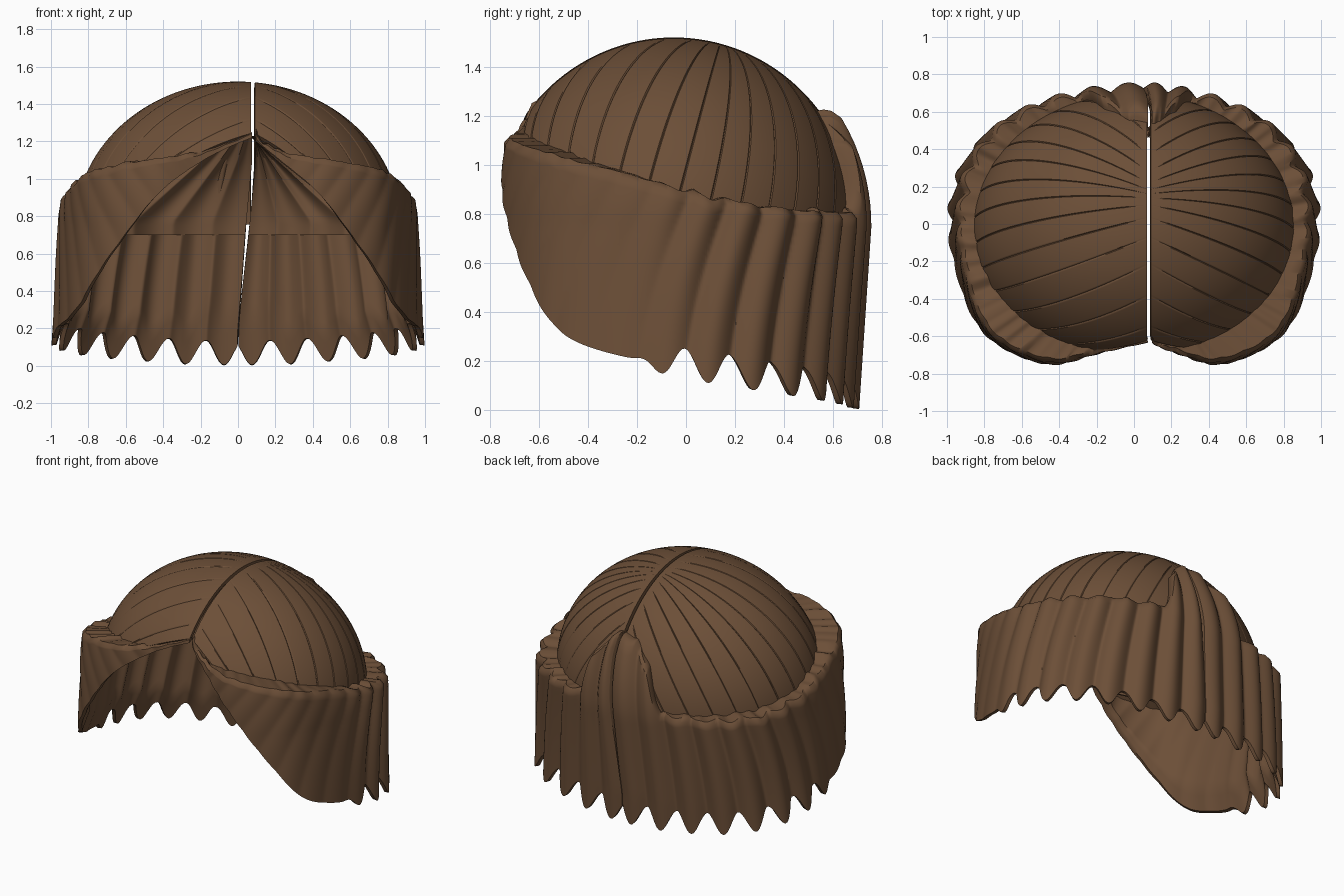
import bpy, bmesh, math
from mathutils import Vector, noise

if "Cube" in bpy.data.objects:
    bpy.data.objects.remove(bpy.data.objects["Cube"])

brown = bpy.data.materials.new("hair_brown")
brown.diffuse_color = (0.15, 0.078, 0.039, 1)
brown.use_nodes = True
brown.node_tree.nodes["Principled BSDF"].inputs["Base Color"].default_value = brown.diffuse_color

# Dome: centre and half sizes
C = Vector((0, -0.05, 0.75))
R = Vector((0.87, 0.75, 0.77))


def dome(n, k=1.0):
    return Vector((C.x + n.x * R.x * k, C.y + n.y * R.y * k, C.z + n.z * R.z * k))


def step(a, b, t):
    t = min(1, max(0, (t - a) / (b - a)))
    return t * t * (3 - 2 * t)


def pleat(p):
    """Rounded folds with narrow valleys, one per unit."""
    return math.sqrt(math.sin(math.pi * p) ** 2 + 0.015) - 0.65


def solid(name, cols):
    """Skin a row of closed cross-sections into a closed solid."""
    bm = bmesh.new()
    rows = [[bm.verts.new(p) for p in c] for c in cols]
    m = len(rows[0])
    for a, b in zip(rows, rows[1:]):
        for j in range(m):
            k = (j + 1) % m
            bm.faces.new((a[j], b[j], b[k], a[k]))
    bm.faces.new(rows[0])
    bm.faces.new(rows[-1])
    bmesh.ops.recalc_face_normals(bm, faces=bm.faces)
    me = bpy.data.meshes.new(name)
    bm.to_mesh(me)
    bm.free()
    ob = bpy.data.objects.new(name, me)
    bpy.context.collection.objects.link(ob)
    me.materials.append(brown)
    bpy.ops.object.select_all(action='DESELECT')
    ob.select_set(True)
    bpy.context.view_layer.objects.active = ob
    bpy.ops.object.shade_smooth_by_angle(angle=math.radians(45))
    return ob


# Half outline of the hanging hair, front to back: x, y, top z, bottom z
OUTLINE = [(0.00, -0.66, 1.25, 1.22), (0.22, -0.71, 1.14, 1.09),
           (0.45, -0.755, 1.11, 0.90), (0.70, -0.66, 1.07, 0.56),
           (0.84, -0.50, 1.03, 0.31), (0.935, -0.20, 0.95, 0.205),
           (0.95, 0.05, 0.88, 0.18), (0.885, 0.32, 0.83, 0.14),
           (0.72, 0.53, 0.81, 0.11), (0.50, 0.65, 0.805, 0.09),
           (0.30, 0.705, 0.81, 0.075), (0.22, 0.722, 1.08, 0.07),
           (0.10, 0.737, 1.20, 0.068), (0.00, 0.74, 1.22, 0.068)]


def top_height(y):
    """Lower rim of the cap at depth y."""
    rows = [(-0.8, 1.11), (-0.4, 1.02), (0.05, 0.88), (0.3, 0.83), (0.8, 0.80)]
    for (a, za), (b, zb) in zip(rows, rows[1:]):
        if y <= b:
            return za + (zb - za) * max(0, (y - a) / (b - a))
    return rows[-1][1]


def outline(u):
    """Smooth in plan and along the hem, straight between top heights."""
    n = len(OUTLINE) - 1
    i = min(int(u * n), n - 1)
    t = u * n - i
    p = [Vector(OUTLINE[min(max(k, 0), n)]) for k in (i - 1, i, i + 1, i + 2)]
    q = 0.5 * (2 * p[1] + (p[2] - p[0]) * t + (2 * p[0] - 5 * p[1] + 4 * p[2] - p[3]) * t * t
               + (3 * p[1] - p[0] - 3 * p[2] + p[3]) * t ** 3)
    return Vector((q.x, q.y)), p[1].lerp(p[2], t)[2], q[3]


# Cap halves: combed strands run from the parting to the rim, with thin grooves
def cap_half(name, side):
    x0 = (0.08 * side + 0.010) / R.x
    r0 = math.sqrt(1 - x0 * x0)
    nu, nv, ni = 450, 30, 8
    a0, a1 = math.radians(-62), math.acos(x0)
    cols = []
    for i in range(nu + 1):
        u = i / nu
        t = math.radians(40 + 133 * (u + 0.13 * math.sin(2 * math.pi * u)))
        start = Vector((x0, -math.cos(t) * r0, math.sin(t) * r0))
        a = a0 + (a1 - a0) * u
        zr = (top_height(C.y + R.y * math.sin(a)) - 0.05 - C.z) / R.z
        rr = math.sqrt(1 - zr * zr)
        end = Vector((math.cos(a) * rr, math.sin(a) * rr, zr))
        groove = 0.006 if i % 30 == 15 else 0

        def at(v, k):
            p = dome(start.slerp(end, v), k)
            return Vector((p.x * side, p.y, p.z))
        cols.append([at(j / nv, 1 - groove * step(0, 0.12, j / nv)) for j in range(nv + 1)]
                    + [at(1 - j / ni, 0.965) for j in range(ni + 1)])
    solid(name, cols)


# Hanging hair halves: pleated curtain with a ragged top lip and scalloped hem
def curtain_half(name, side):
    nu, no, ni = 360, 24, 14
    pts = [outline(i / nu) for i in range(nu + 1)]
    dist = [0.0] * (nu + 1)
    for i in range(nu - 1, -1, -1):
        dist[i] = dist[i + 1] + (pts[i][0] - pts[i + 1][0]).length
    total = dist[0]
    cols = []
    for i, (q, zt, zb) in enumerate(pts):
        d = dist[i]
        tan = pts[min(i + 1, nu)][0] - pts[max(i - 1, 0)][0]
        nor = Vector((-tan.y, tan.x)).normalized()
        if nor.dot(q) < 0:
            nor = -nor
        back = step(-0.25, 0.2, q.y)
        hem = step(-0.25, 0.0, q.y)
        near = math.exp(-d / 0.25) + math.exp(-(total - d) / 0.15)

        def phase(z):
            return d / 0.2 * (1 + 0.22 * z * z) + 0.15

        def place(x, y, z):
            part = 0.085 * min(1, max(0, (z - 0.2) / 0.9))
            gap = 0.002 + 0.008 * step(0.35, 0.8, z)
            return Vector((side * (x + gap * min(1, near)) + part * near, y, z))

        def skin(z, inset):
            h = max(0, z - 0.75) / 0.8
            f = 1 - (1 - math.sqrt(1 - h * h)) * (0.2 + 0.8 * step(-0.5, 0, q.y))
            low = max(0, 0.75 - z)
            fold = 0.05 * pleat(phase(z)) * (0.15 + 0.85 * back) * (0.3 + 0.7 * step(0, 0.25, total - d))
            x = q.x * f * (1 + 0.06 * low) + nor.x * (fold - inset)
            y = q.y * f * (1 - (0.09 * low if q.y > 0 else 0)) + nor.y * (fold - inset)
            return place(max(x, 0), y, z)

        zb += 0.065 * hem * math.cos(2 * math.pi * phase(0.1))
        rough = noise.noise(Vector((d * 14, side * 5, 0))) * 0.018
        zt += rough
        zi = max(zt - 0.06, zb + 0.008)
        # lip tucked into the dome
        hz = min(0.95, (zt - C.z) / R.z)
        rim = math.sqrt(1 - hz * hz)
        dv = Vector((q.x / R.x, (q.y - C.y) / R.y)).normalized() * rim
        tuck = dome(Vector((dv.x, dv.y, hz)), 0.985)
        tuck = place(tuck.x, tuck.y, zt)
        shoulder = skin(zt, 0.02)
        mid = tuck.lerp(shoulder, 0.5) + Vector((0, 0, rough * 0.6))
        loop = [tuck, mid, shoulder]
        drop = min(0.025, (zt - zb) * 0.25)
        loop += [skin(zt - drop + (zb - zt + drop) * j / no, 0) for j in range(no + 1)]
        loop += [skin(zb + 0.003 + (zi - zb - 0.003) * j / ni, 0.025 + 0.035 * min(1, j / 3))
                 for j in range(ni + 1)]
        cols.append(loop)
    solid(name, cols)


# Pleated lining inside the back, fanning down from the parting
def lining_half(name, side):
    nu, nv = 90, 20
    cols = []
    for i in range(nu + 1):
        s = i / nu

        def at(z, k):
            part = 0.085 * min(1, (z - 0.2) / 0.9)
            x = side * (0.009 + s * 0.62 * min(1, (1.27 - z) / 0.5)) + part * (1 - s)
            k += 0.035 * pleat(s * 3.2 + 0.15)
            xr, zr = x / (R.x * k), (z - C.z) / (R.z * k)
            y = C.y + R.y * k * math.sqrt(max(0.01, 1 - xr * xr - zr * zr))
            return Vector((x, y, z))
        heights = [0.70 + 0.53 * j / nv for j in range(nv + 1)]
        cols.append([at(z, 0.965) for z in heights] + [at(z, 0.945) for z in reversed(heights)])
    solid(name, cols)


for label, side in (("right", 1), ("left", -1)):
    cap_half("cap_" + label, side)
    curtain_half("curtain_" + label, side)
    lining_half("back_lining_" + label, side)
